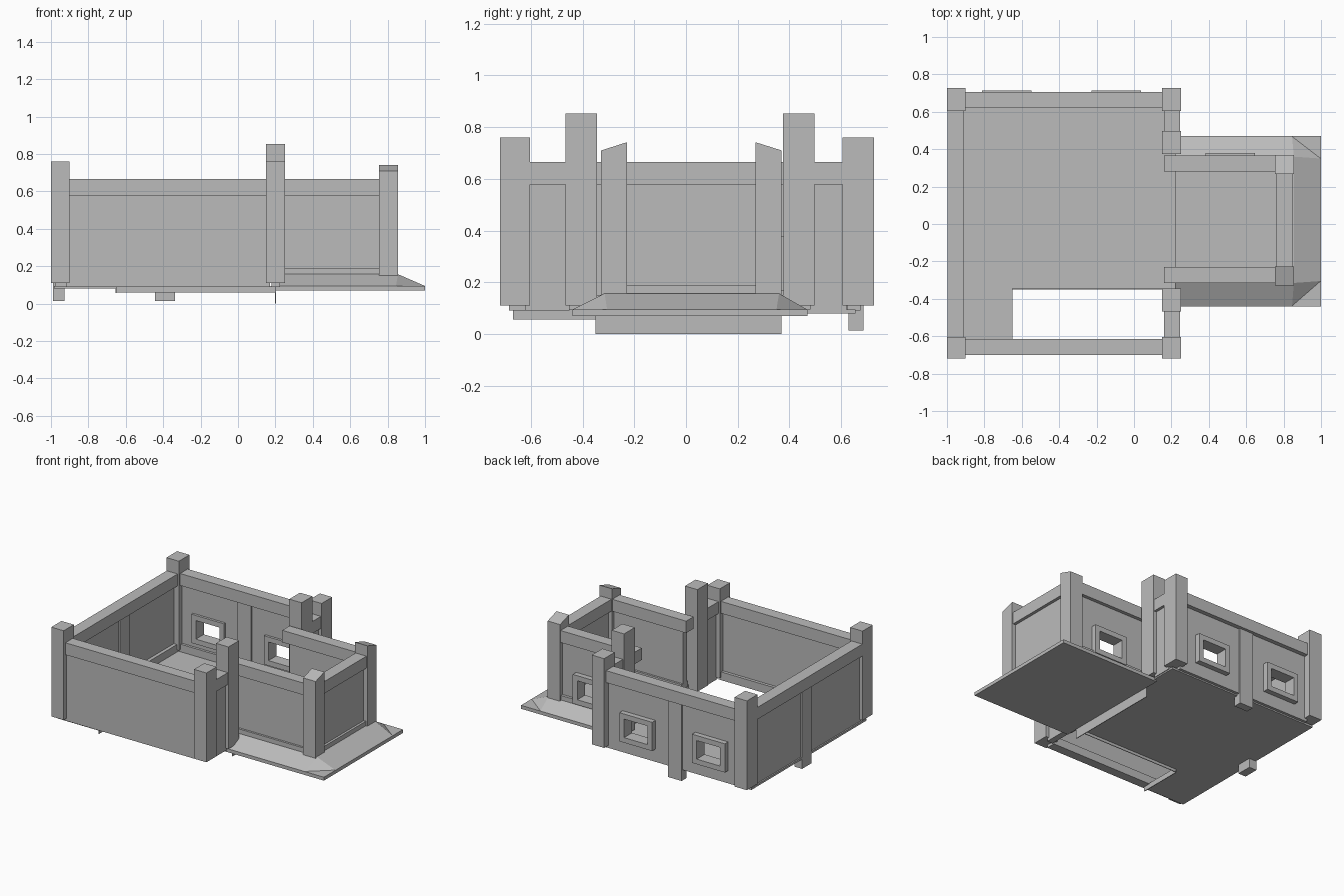
import bpy, bmesh

cube = bpy.data.objects.get("Cube")
if cube:
    bpy.data.objects.remove(cube, do_unlink=True)

stone = bpy.data.materials.new("grey_stone")
stone.use_nodes = True
GREY = (0.5, 0.5, 0.5, 1)
stone.diffuse_color = GREY
bsdf = stone.node_tree.nodes["Principled BSDF"]
bsdf.inputs["Base Color"].default_value = GREY
bsdf.inputs["Roughness"].default_value = 0.8


def finish(name, bm):
    bmesh.ops.recalc_face_normals(bm, faces=bm.faces)
    mesh = bpy.data.meshes.new(name)
    bm.to_mesh(mesh)
    bm.free()
    mesh.materials.append(stone)
    obj = bpy.data.objects.new(name, mesh)
    bpy.context.collection.objects.link(obj)
    return obj


def add_box(bm, x, y, z):
    verts = bmesh.ops.create_cube(bm, size=1)["verts"]
    for v in verts:
        v.co = [r[0] if c < 0 else r[1] for c, r in zip(v.co, (x, y, z))]
    return verts


def boxes(name, *ranges):
    bm = bmesh.new()
    for r in ranges:
        add_box(bm, *r)
    return finish(name, bm)


def prism(name, outline, z):
    bm = bmesh.new()
    face = bm.faces.new([bm.verts.new((x, y, z[0])) for x, y in outline])
    top = bmesh.ops.extrude_face_region(bm, geom=[face])["geom"]
    for v in top:
        if isinstance(v, bmesh.types.BMVert):
            v.co.z = z[1]
    return finish(name, bm)


HOLE = 0.095  # half width of a window opening
RIM = 0.037   # width of its frame


def pierced_wall(name, x, y, z, centres, sill, head):
    # piers between the openings, with panels above and below each opening
    parts, start = [], x[0]
    for c in centres:
        a, b = c - HOLE, c + HOLE
        parts += [((start, a), y, z), ((a, b), y, (z[0], sill)),
                  ((a, b), y, (head, z[1]))]
        start = b
    parts.append(((start, x[1]), y, z))
    boxes(name, *parts)


def window_frame(name, c, y, sill, head):
    a, b = c - HOLE, c + HOLE
    full = (a - RIM, b + RIM)
    boxes(name, (full, y, (sill - RIM, sill)), (full, y, (head, head + RIM)),
          ((a - RIM, a), y, (sill, head)), ((b, b + RIM), y, (sill, head)))


# L-shaped main floor
prism("main_floor", [(-0.985, -0.67), (-0.65, -0.67), (-0.65, -0.345),
                     (0.22, -0.345), (0.22, 0.655), (-0.985, 0.655)], (0.08, 0.095))

# Thin skirts below the floor edges
boxes("notch_side_skirt", ((-0.655, -0.65), (-0.67, -0.35), (0.057, 0.08)))
boxes("notch_back_skirt", ((-0.65, 0.2), (-0.35, -0.345), (0.06, 0.08)))
boxes("step_skirt", ((0.198, 0.203), (-0.35, 0.37), (0, 0.08)))

# Annex base slab with a sloped apron
boxes("annex_slab", ((0.2, 1), (-0.44, 0.47), (0.07, 0.095)))
bm = bmesh.new()
low = [(0.22, 0.468), (0.845, 0.468), (0.998, 0.35),
       (0.998, -0.305), (0.845, -0.438), (0.22, -0.438)]
high = [(0.22, 0.36), (0.855, 0.36), (0.855, -0.315), (0.22, -0.315)]
points = [bm.verts.new((x, y, 0.095)) for x, y in low]
points += [bm.verts.new((x, y, 0.157)) for x, y in high]
bmesh.ops.convex_hull(bm, input=points)
bmesh.ops.dissolve_limit(bm, angle_limit=0.01, verts=bm.verts, edges=bm.edges)
finish("annex_apron", bm)

# Corner posts of the main room and the tall entrance posts
for side, y, tall_y in (("back", (0.605, 0.727), (0.375, 0.498)),
                        ("front", (-0.72, -0.603), (-0.467, -0.345))):
    boxes(side + "_outer_post", ((-1, -0.9), y, (0.11, 0.76)))
    boxes(side + "_inner_post", ((0.15, 0.25), y, (0.11, 0.76)))
    boxes(side + "_tall_post", ((0.15, 0.25), tall_y, (0.11, 0.853)))

# Annex posts with tops sloping down outward
for side, outer, inner in (("back", 0.37, 0.268), ("front", -0.328, -0.228)):
    bm = bmesh.new()
    lo, hi = sorted((outer, inner))
    for v in add_box(bm, (0.755, 0.855), (lo, hi), (0.15, 0.742)):
        if v.co.z > 0.5 and abs(v.co.y - outer) < 0.01:
            v.co.z = 0.71
    finish(side + "_annex_post", bm)

# Top beams
BEAM = (0.578, 0.665)
boxes("back_beam", ((-0.9, 0.15), (0.62, 0.706), BEAM))
boxes("front_beam", ((-0.9, 0.15), (-0.7, -0.615), BEAM))
boxes("end_beam", ((-0.998, -0.91), (-0.603, 0.605), BEAM))
boxes("back_return_beam", ((0.16, 0.245), (0.498, 0.605), BEAM))
boxes("front_return_beam", ((0.16, 0.245), (-0.603, -0.467), BEAM))
boxes("annex_back_beam", ((0.16, 0.755), (0.28, 0.365), BEAM))
boxes("annex_front_beam", ((0.16, 0.755), (-0.315, -0.23), BEAM))
boxes("annex_end_beam", ((0.76, 0.847), (-0.228, 0.268), BEAM))

# Main room walls
WALL = (0.09, 0.578)
main_windows = (-0.68, -0.095)
pierced_wall("back_wall", (-0.92, 0.17), (0.64, 0.675), WALL, main_windows, 0.22, 0.355)
boxes("front_wall", ((-0.92, 0.17), (-0.685, -0.64), WALL))
boxes("end_wall", ((-0.975, -0.94), (-0.63, 0.63), WALL))
boxes("back_return_wall", ((0.18, 0.225), (0.48, 0.62), WALL))
boxes("front_return_wall", ((0.18, 0.225), (-0.62, -0.45), WALL))

# Inner skirting rails
RAIL = (0.09, 0.15)
boxes("back_skirting", ((-0.92, 0.17), (0.622, 0.645), RAIL))
boxes("front_skirting", ((-0.92, 0.17), (-0.645, -0.618), RAIL))
boxes("end_skirting", ((-0.945, -0.915), (-0.63, 0.63), RAIL))

# Middle pilasters reaching below the floor
boxes("back_pilaster", ((-0.445, -0.337), (0.628, 0.686), (0.013, 0.58)))
boxes("end_pilaster", ((-0.988, -0.928), (-0.035, 0.075), (0.013, 0.58)))

# Annex walls and their bottom rails
PANEL = (0.15, 0.578)
pierced_wall("annex_back_wall", (0.2, 0.78), (0.305, 0.34), PANEL, (0.515,), 0.205, 0.343)
boxes("annex_front_wall", ((0.2, 0.78), (-0.295, -0.25), PANEL))
boxes("annex_end_wall", ((0.785, 0.825), (-0.25, 0.29), PANEL))
SILL = (0.15, 0.19)
boxes("annex_back_sill", ((0.2, 0.755), (0.29, 0.36), SILL))
boxes("annex_front_sill", ((0.2, 0.755), (-0.31, -0.235), SILL))
boxes("annex_end_sill", ((0.765, 0.842), (-0.23, 0.27), SILL))

# Window frames
for i, c in enumerate(main_windows):
    window_frame("main_window_frame_" + str(i + 1), c, (0.622, 0.713), 0.22, 0.355)
window_frame("annex_window_frame", 0.515, (0.29, 0.379), 0.205, 0.343)
